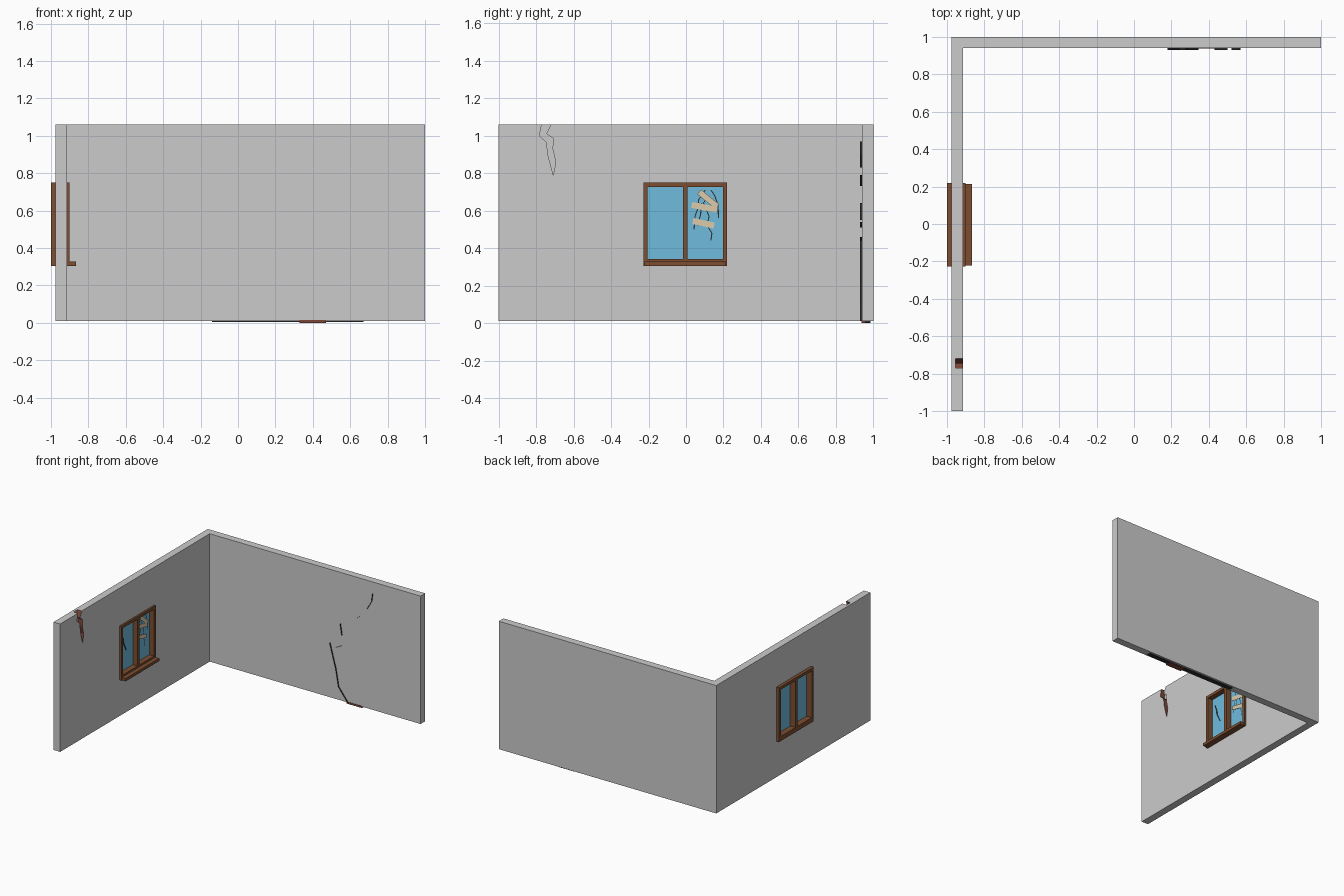
import bpy, bmesh
from mathutils import Vector

if "Cube" in bpy.data.objects:
    bpy.data.objects.remove(bpy.data.objects["Cube"])


def material(name, rgb):
    m = bpy.data.materials.new(name)
    m.diffuse_color = (*rgb, 1)
    m.use_nodes = True
    m.node_tree.nodes["Principled BSDF"].inputs["Base Color"].default_value = m.diffuse_color
    return m


WOOD = material("wood", (0.20, 0.075, 0.03))
GLASS = material("glass", (0.16, 0.50, 0.72))
TAPE = material("tape", (0.72, 0.60, 0.40))
DARK = material("crack_dark", (0.03, 0.03, 0.03))
BRICK = material("brick", (0.20, 0.06, 0.04))
PLASTER = material("plaster", (0.8, 0.8, 0.8))


def finish(name, bm, mat=None):
    me = bpy.data.meshes.new(name)
    bm.to_mesh(me)
    bm.free()
    ob = bpy.data.objects.new(name, me)
    bpy.context.collection.objects.link(ob)
    if mat:
        me.materials.append(mat)
    return ob


def prism(name, pts, offset, mat=None):
    """Extrude a closed polygon along an offset vector."""
    bm = bmesh.new()
    f = bm.faces.new([bm.verts.new(p) for p in pts])
    r = bmesh.ops.extrude_face_region(bm, geom=[f])
    vs = [v for v in r["geom"] if isinstance(v, bmesh.types.BMVert)]
    bmesh.ops.translate(bm, verts=vs, vec=offset)
    if not any(g is f for g in bm.faces):
        bm.faces.new([bm.verts[i] for i in range(len(pts))])
    bmesh.ops.recalc_face_normals(bm, faces=bm.faces)
    return finish(name, bm, mat)


def box(name, x0, x1, y0, y1, z0, z1, mat=None):
    pts = [(x0, y0, z0), (x1, y0, z0), (x1, y1, z0), (x0, y1, z0)]
    return prism(name, pts, (0, 0, z1 - z0), mat)


def ribbon(name, lines, offset, mat):
    """Thin strips swept along polylines."""
    bm = bmesh.new()
    for line in lines:
        rows = [(bm.verts.new(p), bm.verts.new(Vector(p) + Vector(offset))) for p in line]
        for (a, b), (c, d) in zip(rows, rows[1:]):
            bm.faces.new((a, b, d, c))
    return finish(name, bm, mat)


# L-shaped wall with window opening and broken notch
Z0, Z1 = 0.01, 1.06
plan = [(-0.975, -1), (-0.915, -1), (-0.915, 0.94), (1, 0.94), (1, 1), (-0.975, 1)]
walls = prism("walls", [(x, y, Z0) for x, y in plan], (0, 0, Z1 - Z0), PLASTER)
walls.data.materials.append(BRICK)
notch = [(-0.77, 1.1), (-0.77, 1.06), (-0.782, 1.0), (-0.745, 0.965), (-0.735, 0.89),
         (-0.708, 0.79), (-0.695, 0.86), (-0.712, 0.93), (-0.708, 0.985),
         (-0.745, 1.01), (-0.72, 1.06), (-0.72, 1.1)]
cutters = [box("window_cutter", -1.1, -0.8, -0.22, 0.21, 0.31, 0.74),
           prism("notch_cutter", [(-0.955, y, z) for y, z in notch], (0.1, 0, 0))]
bpy.context.view_layer.objects.active = walls
for c in cutters:
    c.hide_render = True
    m = walls.modifiers.new("cut", "BOOLEAN")
    m.operation, m.solver, m.object = "DIFFERENCE", "EXACT", c
    bpy.ops.object.modifier_apply(modifier=m.name)
    bpy.data.objects.remove(c)
for p in walls.data.polygons:
    c = p.center
    p.material_index = int(-0.957 < c.x < -0.916 and -0.79 < c.y < -0.69
                           and c.z < 1.055 and abs(p.normal.x) < 0.5)

# Window frame, mullion, sashes and sill
XA, XB = -1.0, -0.90
for nm, (y0, y1, z0, z1) in {
        "left_jamb": (-0.228, -0.205, 0.305, 0.75), "right_jamb": (0.197, 0.22, 0.305, 0.75),
        "head": (-0.205, 0.197, 0.727, 0.75), "bottom_rail": (-0.205, 0.197, 0.305, 0.343),
        "mullion": (-0.016, 0.008, 0.343, 0.727)}.items():
    box("window_" + nm, XA, XB, y0, y1, z0, z1, WOOD)
box("window_sill", XB, -0.865, -0.222, 0.214, 0.305, 0.328, WOOD)
for nm, y0, y1 in (("left", -0.205, -0.016), ("right", 0.008, 0.197)):
    box(nm + "_glass", -0.952, -0.944, y0, y1, 0.343, 0.727, GLASS)

# Tape strips over the broken pane
for i, (a, b) in enumerate([((0.03, 0.63), (0.166, 0.605)), ((0.037, 0.545), (0.15, 0.52)),
                            ((0.07, 0.70), (0.166, 0.622))]):
    a, b = Vector(a), Vector(b)
    n = (b - a).normalized().orthogonal() * 0.016
    quad = [a + n, b + n, b - n, a - n]
    prism(f"tape_strip_{i + 1}", [(-0.94 + 0.002 * i, q.x, q.y) for q in quad], (0.002, 0, 0), TAPE)

# Glass cracks
cracks = [[(0.04, 0.50), (0.045, 0.57), (0.06, 0.61), (0.065, 0.66), (0.10, 0.71)],
          [(0.13, 0.44), (0.135, 0.48), (0.11, 0.52), (0.12, 0.57), (0.09, 0.64), (0.11, 0.67)],
          [(0.17, 0.56), (0.168, 0.63), (0.15, 0.68), (0.13, 0.71)],
          [(0.06, 0.52), (0.075, 0.58), (0.08, 0.64)]]
ribbon("right_glass_cracks", [[(-0.942, y, z) for y, z in l] for l in cracks], (0, 0.006, 0), DARK)
ribbon("left_glass_crack", [[(-0.943, -0.17, 0.66), (-0.943, -0.15, 0.61), (-0.943, -0.145, 0.57),
                             (-0.943, -0.11, 0.50)]], (0.008, 0, 0), DARK)

# Back wall crack: edge-on slivers standing off the plaster
wall_lines = [[(0.345, 0.01), (0.26, 0.12), (0.235, 0.26), (0.18, 0.46)],
              [(0.24, 0.44), (0.28, 0.46)], [(0.24, 0.51), (0.28, 0.54)],
              [(0.29, 0.55), (0.275, 0.64)], [(0.43, 0.73), (0.50, 0.79)],
              [(0.52, 0.83), (0.56, 0.90), (0.57, 0.97)]]
ribbon("back_wall_crack", [[(x, 0.941, z) for x, z in l] for l in wall_lines], (0, -0.012, 0), DARK)

# Brick and crack base at the foot of the back wall
box("crack_base", -0.14, 0.67, 0.955, 0.985, 0.004, 0.0105, DARK)
box("exposed_brick", 0.33, 0.47, 0.937, 0.985, 0.0, 0.015, BRICK)
